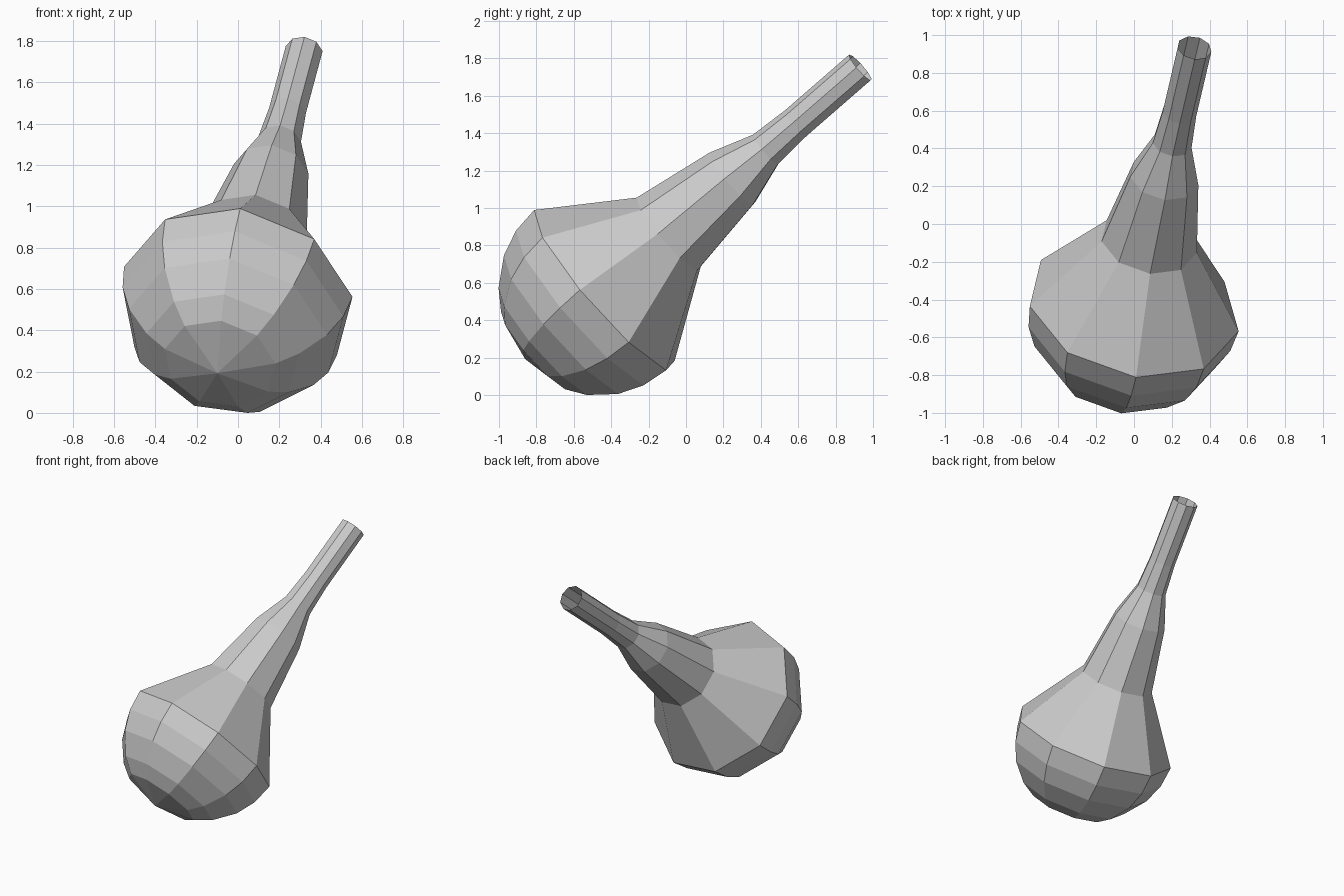
import bpy, bmesh, math
from mathutils import Vector

if "Cube" in bpy.data.objects:
    bpy.data.objects.remove(bpy.data.objects["Cube"])

SIDES = 9
R = 0.57                                   # bulb radius
pole = Vector((-0.10, -0.86, 0.20))        # rounded end of the bulb
axis = Vector((0.174, 0.743, 0.646)).normalized()
u = Vector((0.0195, -0.663, 0.748))
u = (u - axis * u.dot(axis)).normalized()
w = axis.cross(u)

# Profile along the axis: (distance from pole, radius)
profile = [(R - R * math.sin(math.radians(a)), R * math.cos(math.radians(a)))
           for a in (61, 48, 30, 15, 0)]                      # round bulb
profile += [(1.033, 0.26), (1.492, 0.186), (1.733, 0.106),
            (1.952, 0.092), (2.412, 0.092)]                   # tapering neck

bm = bmesh.new()
rings = []
for t, r in profile:
    ring = []
    for i in range(SIDES):
        a = 2 * math.pi * i / SIDES
        ring.append(bm.verts.new(pole + axis * t + (u * math.cos(a) + w * math.sin(a)) * r))
    rings.append(ring)

# Fan closing the bulb, then side strips; the neck tip stays open
tip = bm.verts.new(pole)
for i in range(SIDES):
    j = (i + 1) % SIDES
    bm.faces.new((tip, rings[0][j], rings[0][i]))
    for a, b in zip(rings, rings[1:]):
        bm.faces.new((a[i], a[j], b[j], b[i]))

# Rest on the ground
low = min(v.co.z for v in bm.verts)
for v in bm.verts:
    v.co.z -= low

mesh = bpy.data.meshes.new("bulb_with_neck")
bm.to_mesh(mesh)
bm.free()
obj = bpy.data.objects.new("bulb_with_neck", mesh)
bpy.context.collection.objects.link(obj)
